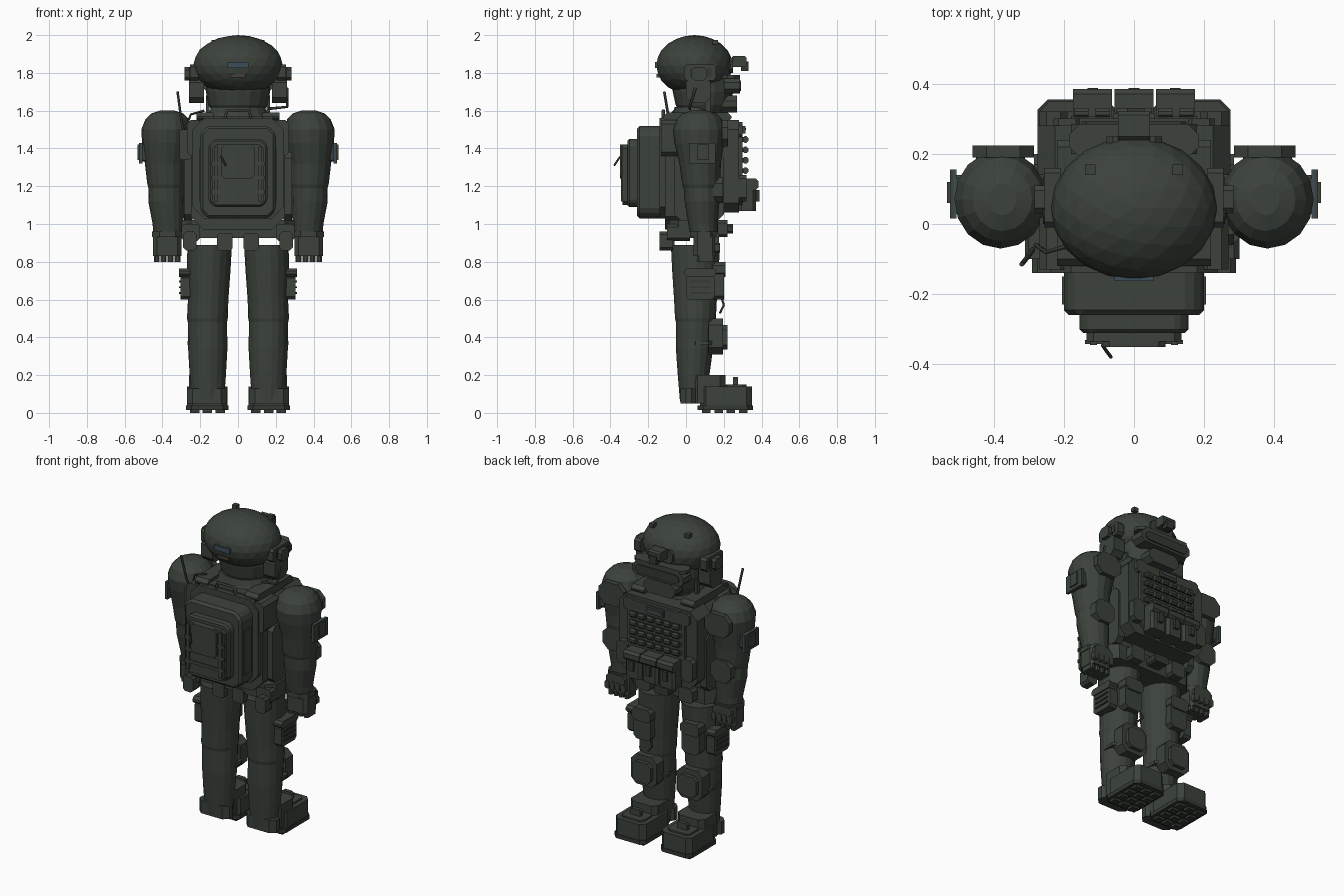
import bpy, bmesh, math

default_cube = bpy.data.objects.get("Cube")
if default_cube:
    bpy.data.objects.remove(default_cube, do_unlink=True)


def make_material(name, red, green, blue):
    material = bpy.data.materials.new(name)
    material.use_nodes = True
    colour = (red, green, blue, 1)
    material.diffuse_color = colour
    material.node_tree.nodes["Principled BSDF"].inputs["Base Color"].default_value = colour
    return material


olive = make_material("dark olive", .045, .055, .044)
black = make_material("dark gunmetal", .034, .04, .034)
blue = make_material("slate blue", .045, .075, .1)
brown = make_material("dull brown", .06, .05, .035)


def finish(name, mesh_data, material, mirror):
    """Turn a bmesh into an object, optionally mirrored across the body."""
    bmesh.ops.recalc_face_normals(mesh_data, faces=mesh_data.faces)
    mesh = bpy.data.meshes.new(name)
    mesh_data.to_mesh(mesh)
    mesh_data.free()
    mesh.materials.append(material)
    thing = bpy.data.objects.new(name, mesh)
    bpy.context.collection.objects.link(thing)
    if mirror:
        thing.modifiers.new("Mirror", "MIRROR").use_mirror_merge = False


def block(name, x, y, z, chamfer=0, axis=1, mirror=False, material=olive, bevel=0):
    """Box from three ranges; the four edges along one axis can be chamfered."""
    bm = bmesh.new()
    bmesh.ops.create_cube(bm, size=1)
    for vert in bm.verts:
        vert.co = [lo + (hi - lo) * (c + .5) for (lo, hi), c in zip((x, y, z), vert.co)]
    if chamfer:
        edges = [e for e in bm.edges
                 if abs((e.verts[0].co - e.verts[1].co).normalized()[axis]) > .9]
        bmesh.ops.bevel(bm, geom=edges, offset=chamfer, segments=1, affect="EDGES")
    if bevel:
        bmesh.ops.bevel(bm, geom=bm.edges[:], offset=bevel, segments=1, affect="EDGES")
    finish(name, bm, material, mirror)


def pair(name, x, y, z, chamfer=0, axis=1, material=olive):
    block(name, x, y, z, chamfer, axis, True, material)


def ball(name, centre, radii):
    bm = bmesh.new()
    bmesh.ops.create_icosphere(bm, subdivisions=3, radius=1)
    for vert in bm.verts:
        vert.co = [c + v * r for c, v, r in zip(centre, vert.co, radii)]
    finish(name, bm, olive, False)


def loft(name, rings, mirror=False, sides=16):
    """Closed limb through rings of (height, centre x, centre y, radius x, radius y)."""
    bm = bmesh.new()
    loops = []
    for z, cx, cy, rx, ry in rings:
        turns = [math.tau * i / sides for i in range(sides)]
        loops.append([bm.verts.new((cx + rx * math.cos(t), cy + ry * math.sin(t), z))
                      for t in turns])
    for low, high in zip(loops, loops[1:]):
        for i in range(sides):
            j = (i + 1) % sides
            bm.faces.new((low[i], low[j], high[j], high[i]))
    bm.faces.new(loops[0])
    bm.faces.new(loops[-1])
    finish(name, bm, olive, mirror)


def tube(name, points, radius):
    curve = bpy.data.curves.new(name, "CURVE")
    curve.dimensions = "3D"
    curve.bevel_depth, curve.bevel_resolution, curve.use_fill_caps = radius, 1, True
    spline = curve.splines.new("POLY")
    spline.points.add(len(points) - 1)
    for point, place in zip(spline.points, points):
        point.co = (*place, 1)
    curve.materials.append(black)
    thing = bpy.data.objects.new(name, curve)
    bpy.context.collection.objects.link(thing)


# Head and helmet
ball("helmet", (0, .045, 1.84), (.237, .203, .16))
loft("head", [(1.57, 0, .09, .125, .11), (1.63, 0, .09, .155, .145),
              (1.7, 0, .09, .17, .16), (1.78, 0, .08, .17, .16)])
block("helmet_rear_patch", (-.055, .055), (-.163, -.13), (1.825, 1.857), material=blue)
block("helmet_rear_tag", (-.04, .04), (-.155, -.12), (1.775, 1.795), material=brown)
block("helmet_front_shroud", (-.08, .08), (.2, .25), (1.8, 1.88), .02)
block("helmet_mount", (-.045, .045), (.24, .32), (1.83, 1.89), .01, 0)
block("mount_lamp", (-.02, .03), (.29, .33), (1.81, 1.86), material=black)
pair("helmet_stud", (.11, .14), (.14, .17), (1.95, 1.975))
pair("helmet_rail", (.21, .255), (-.01, .16), (1.76, 1.845), .015, 0)
for slot in range(3):
    back = .02 + slot * .045
    pair("rail_slot", (.25, .26), (back, back + .025), (1.78, 1.825), material=black)
pair("ear_cup", (.18, .26), (.0, .13), (1.64, 1.78), .03, 0)
pair("ear_cup_cap", (.255, .283), (.03, .11), (1.76, 1.83), .015, 0)
pair("chin_strap", (.15, .17), (.1, .13), (1.58, 1.68))
block("goggles", (-.18, .18), (.2, .285), (1.69, 1.775), .025)
block("goggle_lens", (-.15, .15), (.285, .292), (1.705, 1.76), .015, material=black)
block("goggle_brow", (-.185, .185), (.19, .285), (1.77, 1.79), .03, 2)
block("face_mask", (-.11, .11), (.17, .27), (1.59, 1.68), .03)
loft("neck_collar", [(1.52, 0, .05, .2, .15), (1.58, 0, .06, .16, .13), (1.62, 0, .06, .14, .12)])

# Torso and plate carrier
block("torso", (-.25, .25), (-.11, .16), (.97, 1.57), .07, 1)
block("waist_belt", (-.3, .3), (-.09, .17), (.925, 1.02), .05, 2)
block("front_plate", (-.275, .275), (.14, .28), (1.06, 1.55), .05)
block("front_panel", (-.2, .2), (.27, .3), (1.1, 1.53), .03)
pair("shoulder_strap", (.13, .22), (-.12, .24), (1.54, 1.59), .02, 0)
pair("side_panel", (.24, .285), (-.06, .2), (1.02, 1.38), .03, 0)
pair("upper_back_wing", (.19, .27), (-.13, .02), (1.36, 1.55), .02)
block("chest_label", (-.06, .06), (.295, .315), (1.48, 1.52))
block("label_stripe", (-.05, .05), (.312, .318), (1.497, 1.507), material=blue)
for row in range(4):
    block("webbing_strap", (-.18, .18), (.298, .308), (1.27 + row * .055, 1.295 + row * .055))
    for column in range(6):
        middle = -.15 + column * .06
        height = 1.265 + row * .055
        block("webbing_loop", (middle - .02, middle + .02), (.3, .33), (height, height + .035), .01, 0)

# Magazine pouches along the lower chest
for middle in (-.118, 0, .118):
    left, right = middle - .056, middle + .056
    block("magazine_pouch", (left, right), (.28, .37), (1.07, 1.23), .015, 2)
    block("pouch_flap", (left, right), (.28, .385), (1.18, 1.24), .015, 0)
    block("pouch_buckle", (middle - .015, middle + .015), (.37, .388), (1.12, 1.18), material=black)
pair("chest_side_pouch", (.19, .27), (.2, .32), (1.12, 1.26), .02)
pair("chest_shoulder_buckle", (.15, .23), (.26, .3), (1.46, 1.54), .015)

# Backpack
block("backpack", (-.2, .2), (-.26, -.1), (1.03, 1.52), .04, bevel=.015)
block("backpack_frame", (-.24, .24), (-.14, -.09), (1.03, 1.56), .06)
block("backpack_pocket", (-.155, .155), (-.31, -.25), (1.09, 1.45), .03, bevel=.01)
block("pocket_cover", (-.135, .135), (-.335, -.3), (1.1, 1.42), .02)
block("pocket_flap", (-.09, .09), (-.35, -.33), (1.24, 1.42), .02)
pair("pocket_strap", (.105, .125), (-.345, -.33), (1.12, 1.41))
for row in range(3):
    height = 1.16 + row * .075
    block("pocket_band", (-.14, .14), (-.342, -.33), (height, height + .02))
pair("pack_side_strap", (.193, .205), (-.23, -.15), (1.12, 1.4))
tube("pack_pull_tab", [(-.09, -.345, 1.36), (-.08, -.36, 1.34), (-.065, -.38, 1.31)], .005)
tube("pack_handle", [(-.07, -.12, 1.55), (-.06, -.12, 1.6), (.06, -.12, 1.6), (.07, -.12, 1.55)], .01)

# Radio, antenna and hose
block("radio", (-.31, -.25), (-.1, .0), (1.34, 1.5), .01)
tube("antenna", [(-.28, -.06, 1.46), (-.3, -.09, 1.55), (-.32, -.115, 1.7)], .007)
tube("radio_cable", [(-.28, -.06, 1.5), (-.25, -.08, 1.58), (-.18, -.06, 1.6)], .006)
tube("microphone_hose", [(.26, .05, 1.72), (.26, .02, 1.62), (.16, .02, 1.61)], .008)

# Belt equipment
pair("hip_pouch", (.2, .3), (-.1, .02), (.91, 1.0), .015)
pair("rear_belt_pouch", (.03, .11), (-.1, -.06), (.86, .95), .01)
pair("belt_side_pouch", (.22, .29), (-.14, -.07), (.86, .96), .015)
pair("belt_front_pouch", (.1, .2), (.15, .22), (.93, 1.02), .015)
block("belt_buckle", (-.05, .05), (.16, .25), (.95, 1.0), .01, material=black)

# Arms with rounded shoulders
loft("arm", [(.93, .37, .095, .078, .07), (1.0, .37, .09, .082, .078), (1.12, .38, .085, .095, .092),
             (1.19, .38, .08, .094, .092), (1.21, .38, .08, .1, .1), (1.32, .385, .075, .108, .11),
             (1.43, .38, .07, .128, .132), (1.5, .38, .07, .132, .14), (1.555, .375, .07, .115, .12),
             (1.585, .375, .07, .085, .09), (1.6, .375, .07, .04, .045)], True)
pair("cuff", (.29, .455), (.02, .17), (.93, .96), .04, 2)
pair("hand", (.3, .45), (.04, .16), (.83, .95), .02, 2)
for finger in range(4):
    left = .305 + finger * .037
    pair("finger", (left, left + .03), (.06, .15), (.8, .84), .008, 2)
    pair("knuckle", (left, left + .03), (.15, .18), (.85, .9), .008)
pair("hand_guard", (.31, .44), (.15, .175), (.87, .95), .02)
pair("shoulder_plate", (.285, .46), (.19, .223), (1.41, 1.55), .04)
pair("elbow_pad", (.31, .45), (.14, .195), (1.11, 1.25), .035)
pair("arm_patch_base", (.47, .506), (.03, .14), (1.33, 1.43), .01, 0)
pair("arm_patch", (.506, .515), (.015, .155), (1.32, 1.43), material=blue)
pair("arm_patch_cover", (.515, .524), (.015, .155), (1.32, 1.43))
pair("patch_clip", (.52, .533), (.06, .12), (1.34, 1.42))

# Legs
loft("leg", [(.06, .16, .04, .086, .073), (.2, .16, .04, .096, .085), (.34, .16, .045, .104, .1),
             (.48, .162, .05, .104, .105), (.5, .162, .05, .108, .11), (.6, .158, .05, .107, .115),
             (.75, .155, .05, .115, .125), (.89, .15, .05, .118, .132)], True, 18)
pair("thigh_pouch", (.25, .305), (.0, .15), (.6, .73), .015, 0)
pair("thigh_pouch_flap", (.255, .313), (-.01, .16), (.72, .765), .015, 0)
for row in range(3):
    height = .63 + row * .03
    pair("thigh_pouch_rib", (.3, .312), (.02, .13), (height, height + .01), material=black)
pair("front_thigh_pouch", (.11, .23), (.14, .2), (.6, .78), .02)
pair("front_pouch_flap", (.105, .235), (.14, .21), (.72, .8), .02)
pair("knee_pad", (.07, .25), (.12, .195), (.31, .5), .035)
pair("knee_cap", (.095, .225), (.18, .22), (.335, .465), .025)
pair("knee_strap", (.055, .267), (.03, .14), (.36, .38), .02, 2)
tube("thigh_cord", [(.12, .18, .64), (.1, .2, .57), (.14, .18, .53)], .006)

# Boots with studded soles
pair("boot_ankle", (.07, .26), (.03, .21), (.05, .2), .03, 2)
pair("boot", (.055, .27), (.075, .35), (.025, .14), .03, 2)
pair("boot_sole", (.05, .275), (.06, .355), (.015, .04), .03, 2, material=black)
pair("boot_heel", (.06, .27), (-.03, .06), (.05, .13), .03, 2)
pair("boot_lace_block", (.13, .2), (.25, .275), (.13, .19), .01)
pair("toe_cap", (.085, .24), (.2, .32), (.13, .15), .02, 2)
for column in range(3):
    for row in range(4):
        left, back = .07 + column * .067, .085 + row * .065
        pair("sole_stud", (left, left + .05), (back, back + .045), (0, .02), material=black)
